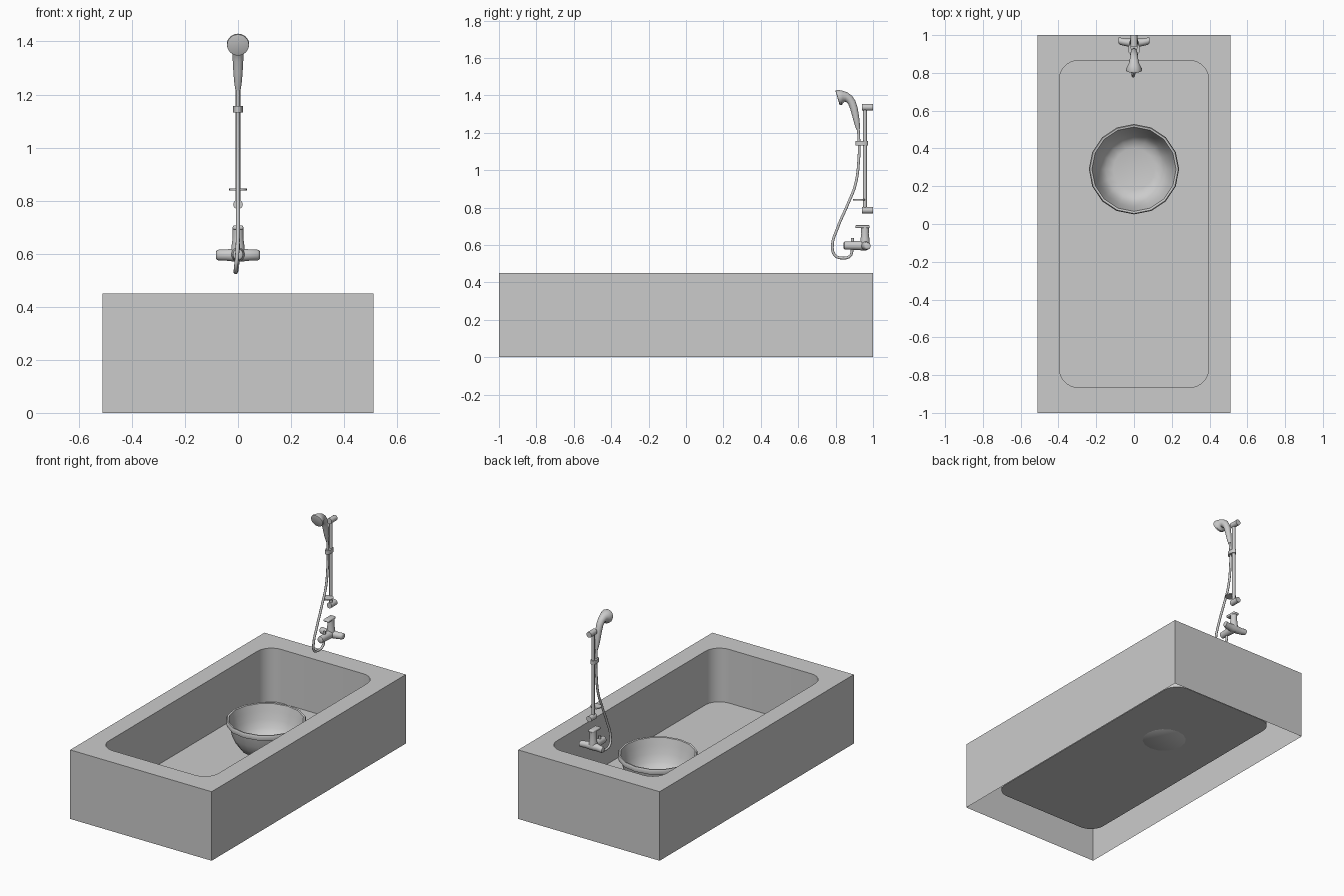
import bpy, bmesh, math
from mathutils import Vector

if "Cube" in bpy.data.objects:
    bpy.data.objects.remove(bpy.data.objects["Cube"])


def finish(name, bm, angle=35, recalc=True):
    if recalc:
        bmesh.ops.recalc_face_normals(bm, faces=bm.faces)
    mesh = bpy.data.meshes.new(name)
    bm.to_mesh(mesh)
    bm.free()
    ob = bpy.data.objects.new(name, mesh)
    bpy.context.collection.objects.link(ob)
    bpy.ops.object.select_all(action='DESELECT')
    ob.select_set(True)
    bpy.context.view_layer.objects.active = ob
    bpy.ops.object.shade_smooth_by_angle(angle=math.radians(angle))
    return ob


def loft(name, sections, n=24, angle=35):
    """Capped skin over elliptical rings (centre, u radius vector, v radius vector)."""
    bm = bmesh.new()
    rings = []
    for c, u, v in sections:
        c, u, v = Vector(c), Vector(u), Vector(v)
        rings.append([bm.verts.new(c + u * math.cos(a) + v * math.sin(a))
                      for a in (math.tau * i / n for i in range(n))])
    for a, b in zip(rings, rings[1:]):
        for i in range(n):
            j = (i + 1) % n
            bm.faces.new((a[i], a[j], b[j], b[i]))
    bm.faces.new(rings[0])
    bm.faces.new(rings[-1])
    return finish(name, bm, angle)


def rod(name, p, q, rx, rz=None, n=24):
    """Straight cylinder along y or z."""
    along_z = abs(q[2] - p[2]) > abs(q[1] - p[1])
    rz = rz or rx
    v = (0, rz, 0) if along_z else (0, 0, rz)
    return loft(name, [(p, (rx, 0, 0), v), (q, (rx, 0, 0), v)], n)


def block(name, x, y0, y1, z0, z1, bevel=0.006):
    bm = bmesh.new()
    bmesh.ops.create_cube(bm, size=1)
    for v in bm.verts:
        v.co = (v.co.x * 2 * x, y0 + (v.co.y + .5) * (y1 - y0), z0 + (v.co.z + .5) * (z1 - z0))
    bmesh.ops.bevel(bm, geom=bm.edges[:], offset=bevel, segments=3, profile=.5, affect='EDGES')
    return finish(name, bm)


# Bathtub: outer skirt open underneath, flat rim, straight rounded basin
def bathtub():
    X, Y, H, FLOOR, N = .51, 1.0, .45, .10, 10
    ix, iy, r = .395, .865, .10
    bm = bmesh.new()
    outer, skirt, arcs = [], [], []
    for k, (sx, sy) in enumerate(((1, 1), (-1, 1), (-1, -1), (1, -1))):
        outer.append(bm.verts.new((sx * X, sy * Y, H)))
        skirt.append(bm.verts.new((sx * X, sy * Y, 0)))
        arcs.append([bm.verts.new((sx * (ix - r) + r * math.cos(a), sy * (iy - r) + r * math.sin(a), H))
                     for a in (math.pi / 2 * (k + i / N) for i in range(N + 1))])
    for i in range(4):
        j = (i + 1) % 4
        bm.faces.new([outer[i]] + arcs[i][::-1])
        bm.faces.new((outer[i], outer[j], arcs[j][0], arcs[i][-1]))
        bm.faces.new((skirt[i], skirt[j], outer[j], outer[i]))
    loop = [v for arc in arcs for v in arc]
    floor = [bm.verts.new((v.co.x, v.co.y, FLOOR)) for v in loop]
    for i in range(len(loop)):
        j = (i + 1) % len(loop)
        bm.faces.new((loop[i], loop[j], floor[j], floor[i]))
    bm.faces.new(floor)
    finish("bathtub", bm, 30, recalc=False)


bathtub()

# Wash bowl standing in the tub: outside, banded rim, then inside
bowl = [(.13, .098), (.158, .115), (.185, .155), (.205, .20), (.217, .255), (.234, .262), (.239, .285),
        (.234, .295), (.223, .293), (.212, .25), (.198, .20), (.178, .155), (.15, .122), (.11, .112)]
loft("wash_bowl", [((0, .29, z), (r, 0, 0), (0, r, 0)) for r, z in bowl], 16, 40)

# Shower rail with wall brackets, slider and soap dish
RAIL_Y = .957
rod("shower_rail", (0, RAIL_Y, .78), (0, RAIL_Y, 1.34), .010)
for label, z in (("upper", 1.336), ("lower", .786)):
    rod(label + "_rail_bracket", (0, .94, z), (0, 1.0, z), .018)
rod("slider_clamp", (0, .94, 1.132), (0, .94, 1.157), .018, .034)
rod("soap_dish", (0, .926, .838), (0, .926, .845), .033)

# Hand shower: sections perpendicular to a curved path in the yz plane
head = [(.810, 1.386, .036), (.812, 1.3865, .041), (.822, 1.389, .042), (.838, 1.392, .033),
        (.855, 1.391, .026), (.872, 1.381, .0225), (.887, 1.361, .021), (.898, 1.33, .020),
        (.908, 1.285, .0175), (.915, 1.247, .0145), (.921, 1.218, .010)]
secs = []
for i, (y, z, r) in enumerate(head):
    a, b = head[max(i - 1, 0)], head[min(i + 1, len(head) - 1)]
    t = Vector((0, b[0] - a[0], b[1] - a[1])).normalized()
    if i < 3:
        t = Vector((0, .96, .28))
    secs.append(((0, y, z), (r, 0, 0), Vector((0, -t.z, t.y)) * r))
loft("hand_shower", secs, 32, 40)

# Flexible hose
path = [(0, .921, 1.225), (0, .925, 1.15), (0, .924, 1.06), (0, .905, .92), (0, .866, .82),
        (0, .810, .69), (-.003, .783, .60), (-.008, .796, .545), (-.009, .838, .530),
        (-.005, .878, .542), (0, .890, .585)]
curve = bpy.data.curves.new("shower_hose", 'CURVE')
curve.dimensions = '3D'
curve.bevel_depth = .0075
curve.bevel_resolution = 3
curve.resolution_u = 8
curve.use_fill_caps = True
sp = curve.splines.new('BEZIER')
sp.bezier_points.add(len(path) - 1)
for bp, p in zip(sp.bezier_points, path):
    bp.co = p
    bp.handle_left_type = bp.handle_right_type = 'AUTO'
hose = bpy.data.objects.new("shower_hose", curve)
bpy.context.collection.objects.link(hose)
bpy.ops.object.select_all(action='DESELECT')
hose.select_set(True)
bpy.context.view_layer.objects.active = hose
bpy.ops.object.convert(target='MESH')

# Mixer tap: winged body, spout, diverter knob, lever handle
wing = [(.083, .012, .972), (.081, .017, .971), (.074, .020, .968), (.045, .021, .962), (.02, .024, .96)]
wing = [(-x, r, y) for x, r, y in wing] + [(x, r, y) for x, r, y in wing[::-1]]
loft("mixer_body", [((x, y, .595), (0, r * .95, 0), (0, 0, r)) for x, r, y in wing], 24, 40)
spout = [(.843, .014, .016), (.847, .019, .021), (.89, .021, .023), (.93, .024, .025), (.965, .026, .028)]
loft("mixer_spout", [((0, y, .597), (rx, 0, 0), (0, 0, rz)) for y, rx, rz in spout], 24, 40)
rod("diverter_knob", (0, .89, .61), (0, .89, .638), .008)
loft("lever_base", [((0, .957, z), (rx, 0, 0), (0, ry, 0))
                    for z, rx, ry in ((.60, .026, .026), (.632, .024, .024), (.66, .020, .020), (.695, .020, .022))])
block("lever_handle", .020, .905, .982, .69, .706)
